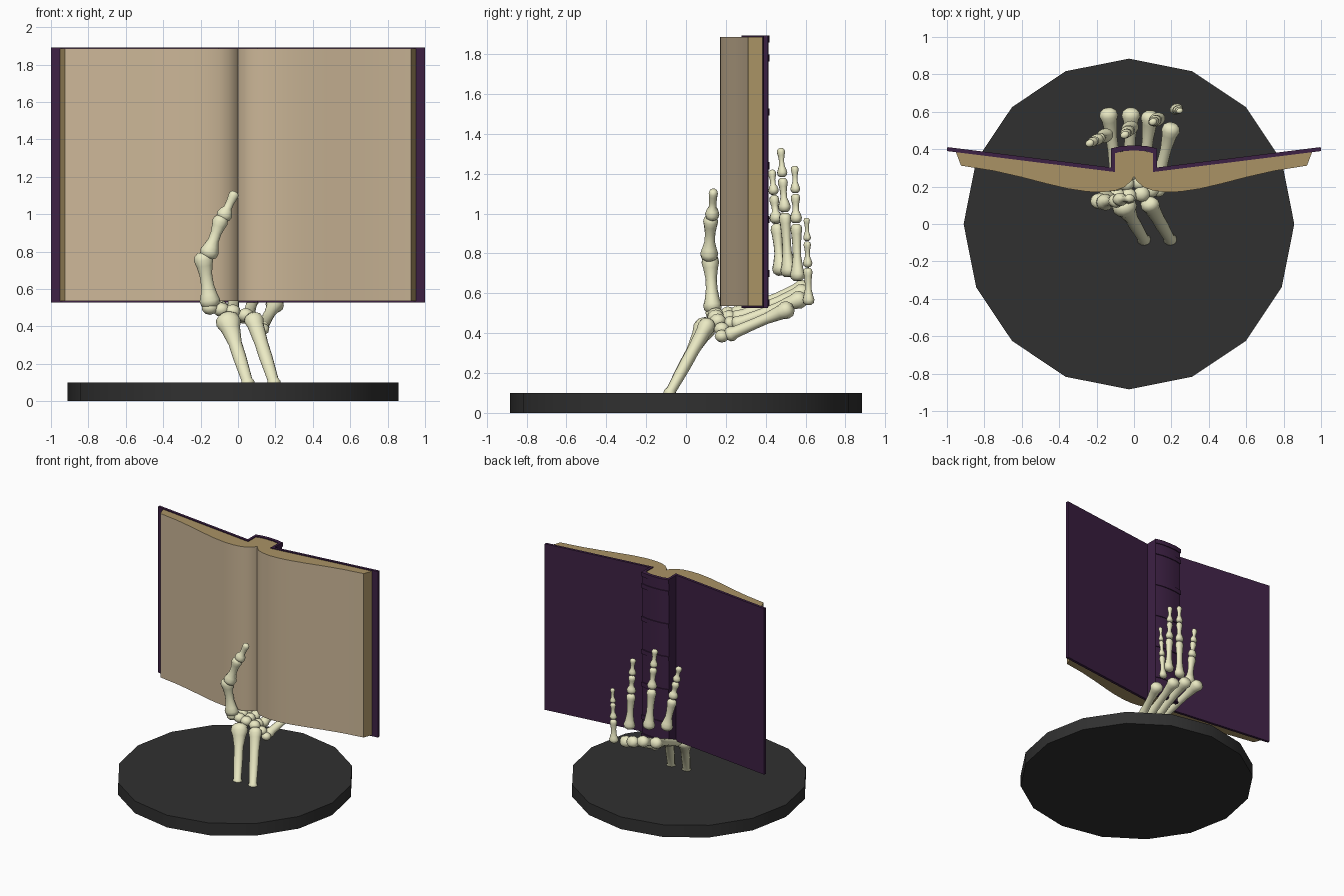
import bpy, bmesh, math
from mathutils import Vector, Matrix

if "Cube" in bpy.data.objects:
    bpy.data.objects.remove(bpy.data.objects["Cube"])


def material(name, rgb):
    m = bpy.data.materials.new(name)
    m.diffuse_color = (*rgb, 1)
    m.use_nodes = True
    m.node_tree.nodes["Principled BSDF"].inputs["Base Color"].default_value = m.diffuse_color
    return m


BLACK = material("black", (0.03, 0.03, 0.03))
PURPLE = material("purple", (0.047, 0.015, 0.058))
PAPER = material("paper", (0.6, 0.47, 0.31))
PAPER_EDGE = material("paper_edge", (0.4, 0.29, 0.13))
BONE = material("bone", (0.83, 0.82, 0.55))


def finish(bm, name, *mats, angle=40):
    bmesh.ops.recalc_face_normals(bm, faces=bm.faces[:])
    me = bpy.data.meshes.new(name)
    bm.to_mesh(me)
    bm.free()
    ob = bpy.data.objects.new(name, me)
    bpy.context.collection.objects.link(ob)
    for m in mats:
        me.materials.append(m)
    bpy.ops.object.select_all(action='DESELECT')
    ob.select_set(True)
    bpy.context.view_layer.objects.active = ob
    bpy.ops.object.shade_smooth_by_angle(angle=math.radians(angle))
    return ob


def strip_solid(bm, front, back, z0, z1):
    """Solid between two plan curves with equal point counts; returns front faces."""
    rows = [[[bm.verts.new((x, y, z)) for x, y in line] for z in (z0, z1)]
            for line in (front, back)]
    (f0, f1), (b0, b1) = rows
    fronts = []
    for i in range(len(front) - 1):
        fronts.append(bm.faces.new((f0[i], f0[i+1], f1[i+1], f1[i])))
        bm.faces.new((b0[i], b1[i], b1[i+1], b0[i+1]))
        bm.faces.new((f1[i], f1[i+1], b1[i+1], b1[i]))
        bm.faces.new((f0[i], b0[i], b0[i+1], f0[i+1]))
    for i in (0, -1):
        bm.faces.new((f0[i], f1[i], b1[i], b0[i]))
    return fronts


def mirrored(half):
    """Half curve running from the centre outwards -> full curve."""
    return [(-x, y) for x, y in reversed(half) if x > 0] + half


# Base disc
bm = bmesh.new()
bmesh.ops.create_cone(bm, cap_ends=True, segments=16, radius1=0.884, radius2=0.884,
                      depth=0.1, matrix=Matrix.Translation((-0.027, 0, 0.05)))
finish(bm, "base", BLACK, angle=30)

# Book cover with boxed-out spine
inner = [(0, 0.393), (0.06, 0.390), (0.102, 0.378), (0.102, 0.278), (1.0, 0.390)]
outer = [(0, 0.413), (0.065, 0.410), (0.122, 0.397), (0.122, 0.302), (0.998, 0.411)]
bm = bmesh.new()
strip_solid(bm, mirrored(inner), mirrored(outer), 0.527, 1.892)
finish(bm, "cover", PURPLE, angle=30)

# Raised spine bands
bm = bmesh.new()
for z in (0.55, 0.70, 0.97, 1.24, 1.51, 1.78, 1.875):
    h = 0.018
    strip_solid(bm, mirrored(outer[:3]), mirrored([(x * 1.02, y + 0.007) for x, y in outer[:3]]),
                z - h, min(z + h, 1.892))
finish(bm, "spine_bands", PURPLE, angle=30)

# Page block: curved open pages, darker cut edges
front = [(0, 0.255), (0.012, 0.232), (0.05, 0.198), (0.10, 0.179), (0.17, 0.170),
         (0.25, 0.173), (0.35, 0.188), (0.47, 0.216), (0.60, 0.250), (0.75, 0.284), (0.925, 0.312)]
back = [(0, 0.394), (0.05, 0.391), (0.102, 0.379), (0.103, 0.281), (0.17, 0.288),
        (0.25, 0.298), (0.35, 0.310), (0.47, 0.325), (0.62, 0.343), (0.78, 0.363), (0.952, 0.384)]
bm = bmesh.new()
faces = strip_solid(bm, mirrored(front), mirrored(back), 0.537, 1.885)
for f in bm.faces:
    f.material_index = 1
for f in faces:
    f.material_index = 0
finish(bm, "pages", PAPER, PAPER_EDGE)


# Skeleton hand
def bone(bm, a, b, ra, rb, waist, flat=0.8, wide=(0.93, 0.37, 0), sides=12):
    """Flared shaft from a to b: end radii ra, rb and a narrow waist."""
    a, b = Vector(a), Vector(b)
    d = (b - a).normalized()
    w = Vector(wide)
    w = (w - d * w.dot(d)).normalized()
    n = d.cross(w)
    length = (b - a).length
    ea, eb = min(ra / length, 0.3), min(rb / length, 0.3)
    prof = [(0, ra * 0.5), (ea * 0.3, ra * 0.9), (ea * 0.75, ra), (ea * 1.3, ra * 0.8),
            (0.42, waist), (0.6, waist), (1 - eb * 1.4, (rb + waist) / 2),
            (1 - eb * 0.8, rb), (1 - eb * 0.3, rb * 0.88), (1, rb * 0.5)]
    rings = []
    for t, r in prof:
        c = a.lerp(b, t)
        rings.append([bm.verts.new(c + w * r * math.cos(k) + n * r * flat * math.sin(k))
                      for k in (2 * math.pi * i / sides for i in range(sides))])
    for p, q in zip(rings, rings[1:]):
        for i in range(sides):
            j = (i + 1) % sides
            bm.faces.new((p[i], p[j], q[j], q[i]))
    bm.faces.new(rings[0][::-1])
    bm.faces.new(rings[-1])


# Forearm bones
for name, a, b, r in (("radius_bone", (0.06, -0.095, 0.075), (-0.065, 0.115, 0.465), 0.068),
                      ("ulna_bone", (0.2, -0.095, 0.075), (0.075, 0.12, 0.465), 0.052)):
    bm = bmesh.new()
    bone(bm, a, b, 0.037, r, 0.036, flat=0.85, wide=(1, 0, 0))
    finish(bm, name, BONE, angle=60)

# Wrist bones
bm = bmesh.new()
for x, y, z, r in ((-0.15, 0.14, 0.50, 0.045), (-0.09, 0.15, 0.49, 0.045), (-0.03, 0.15, 0.48, 0.045),
                   (0.04, 0.16, 0.46, 0.045), (0.09, 0.18, 0.42, 0.042), (-0.10, 0.21, 0.50, 0.04),
                   (-0.04, 0.215, 0.48, 0.042), (0.03, 0.22, 0.45, 0.042), (0.13, 0.18, 0.385, 0.038)):
    bmesh.ops.create_icosphere(bm, subdivisions=2, radius=r,
                               matrix=Matrix.Translation((x, y, z)) @ Matrix.Diagonal((1, 0.95, 0.85, 1)))
finish(bm, "wrist_bones", BONE, angle=60)

# Palm bones
bm = bmesh.new()
for a, b in (((-0.09, 0.23, 0.49), (-0.14, 0.615, 0.635)), ((-0.03, 0.235, 0.47), (-0.015, 0.615, 0.615)),
             ((0.05, 0.235, 0.44), (0.09, 0.60, 0.58)), ((0.12, 0.20, 0.385), (0.205, 0.535, 0.53))):
    bone(bm, a, b, 0.042, 0.05, 0.03, flat=0.9, wide=(1, 0, 0))
finish(bm, "palm_bones", BONE, angle=60)

# Fingers: base, tip, joint heights, overall size
FINGERS = {
    "index_finger": ((-0.15, 0.475, 0.69), (-0.24, 0.43, 1.22), (0.0, 0.49, 0.76, 1), 1.0),
    "middle_finger": ((-0.02, 0.515, 0.68), (-0.05, 0.475, 1.33), (0.0, 0.5, 0.77, 1), 1.0),
    "ring_finger": ((0.125, 0.56, 0.66), (0.10, 0.545, 1.24), (0.0, 0.5, 0.76, 1), 0.95),
    "little_finger": ((0.225, 0.615, 0.54), (0.245, 0.605, 0.98), (0.0, 0.43, 0.73, 1), 0.75),
}
for name, (a, b, cuts, s) in FINGERS.items():
    bm = bmesh.new()
    a, b = Vector(a), Vector(b)
    sizes = ((0.048, 0.038, 0.027), (0.038, 0.030, 0.020), (0.031, 0.025, 0.016))
    for t0, t1, (r0, r1, w) in zip(cuts, cuts[1:], sizes):
        bone(bm, a.lerp(b, t0 + 0.004), a.lerp(b, t1 - 0.004), r0 * s, r1 * s, w * s)
    finish(bm, name, BONE, angle=60)

# Thumb resting on the pages
bm = bmesh.new()
bone(bm, (-0.145, 0.135, 0.50), (-0.19, 0.12, 0.795), 0.055, 0.052, 0.034, 0.85, (1, 0, 0))
bone(bm, (-0.165, 0.115, 0.765), (-0.085, 0.125, 0.99), 0.05, 0.042, 0.029, 0.9, (1, 0, 0))
bone(bm, (-0.085, 0.13, 0.97), (-0.015, 0.138, 1.12), 0.042, 0.027, 0.022, 0.85, (1, 0, 0))
finish(bm, "thumb", BONE, angle=60)
